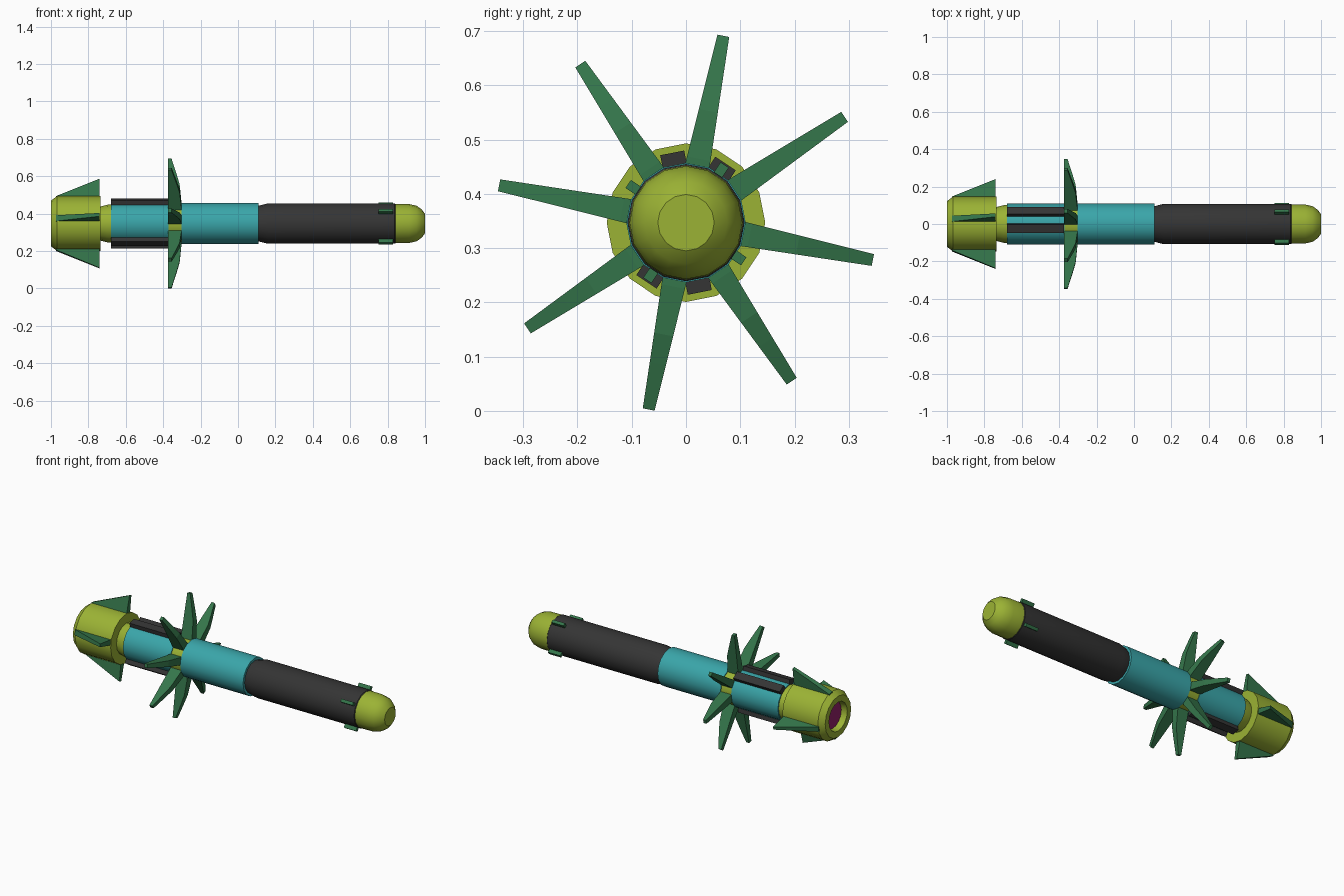
import bpy, bmesh
from math import sin, cos, pi, radians

AXIS_Z = 0.347
SIDES = 16

old = bpy.data.objects.get("Cube")
if old:
    bpy.data.objects.remove(old, do_unlink=True)


def material(name, rgb):
    m = bpy.data.materials.new(name)
    m.use_nodes = True
    m.diffuse_color = (*rgb, 1)
    m.node_tree.nodes["Principled BSDF"].inputs["Base Color"].default_value = (*rgb, 1)
    return m


LIME = material("lime", (0.33, 0.45, 0.035))
TEAL = material("teal", (0.042, 0.38, 0.40))
BLACK = material("charcoal", (0.035, 0.035, 0.035))
GREEN = material("dark green", (0.035, 0.18, 0.07))
MAGENTA = material("magenta", (0.30, 0.015, 0.14))


def polar(x, r, angle, t=0.0):
    """Point at distance r from the long axis, shifted sideways by t."""
    return (x, r * cos(angle) - t * sin(angle), AXIS_Z + r * sin(angle) + t * cos(angle))


def finish(bm, name, mats, smooth=False):
    bmesh.ops.recalc_face_normals(bm, faces=bm.faces)
    mesh = bpy.data.meshes.new(name)
    bm.to_mesh(mesh)
    bm.free()
    for m in mats:
        mesh.materials.append(m)
    ob = bpy.data.objects.new(name, mesh)
    bpy.context.collection.objects.link(ob)
    if smooth:
        bpy.ops.object.select_all(action='DESELECT')
        ob.select_set(True)
        bpy.context.view_layer.objects.active = ob
        bpy.ops.object.shade_smooth_by_angle(angle=radians(32))
    return ob


def lathe(name, profile, mats, end_index=0):
    """Turn (x, radius) points about the long axis and cap both ends."""
    bm = bmesh.new()
    rings = [[bm.verts.new(polar(x, r, 2 * pi * i / SIDES)) for i in range(SIDES)]
             for x, r in profile]
    for a, b in zip(rings, rings[1:]):
        for i in range(SIDES):
            j = (i + 1) % SIDES
            bm.faces.new((a[i], a[j], b[j], b[i]))
    bm.faces.new(rings[0])
    bm.faces.new(rings[-1]).material_index = end_index
    return finish(bm, name, mats, True)


def radial_plates(name, outline, half_width, angles, mat):
    """Plates with an (x, radius) outline; half_width(r) sets the taper."""
    for n, deg in enumerate(angles, 1):
        a = radians(deg)
        bm = bmesh.new()
        left, right = ([bm.verts.new(polar(x, r, a, s * half_width(r))) for x, r in outline]
                       for s in (1, -1))
        bm.faces.new(left)
        bm.faces.new(right[::-1])
        for i in range(len(outline)):
            j = (i + 1) % len(outline)
            bm.faces.new((left[i], right[i], right[j], left[j]))
        finish(bm, f"{name}_{n}", [mat])


def box(x0, x1, r0, r1):
    return [(x0, r0), (x1, r0), (x1, r1), (x0, r1)]


# Turned body sections, from the nose back
lathe("nose_cap", [(1.0, 0.052), (0.982, 0.076), (0.955, 0.095), (0.915, 0.104),
                   (0.84, 0.105)], [LIME])
lathe("front_tube", [(0.845, 0.102), (0.838, 0.108), (0.16, 0.108), (0.105, 0.094)], [BLACK])
lathe("middle_tube", [(0.11, 0.11), (-0.303, 0.11)], [TEAL])
lathe("blade_hub", [(-0.30, 0.105), (-0.375, 0.105)], [LIME])
lathe("rear_tube", [(-0.372, 0.109), (-0.68, 0.109)], [TEAL])
lathe("tail_neck", [(-0.675, 0.103), (-0.70, 0.1), (-0.74, 0.09)], [LIME])

# Tail housing with recessed exhaust disc
lathe("tail_housing", [(-0.735, 0.088), (-0.735, 0.146), (-0.968, 0.146), (-1.0, 0.122),
                       (-1.0, 0.086), (-0.965, 0.08)], [LIME, MAGENTA], 1)

# Swept blades around the hub
blade = [(-0.374, 0.09), (-0.374, 0.351), (-0.355, 0.351), (-0.328, 0.265),
         (-0.312, 0.21), (-0.303, 0.12), (-0.303, 0.09)]
radial_plates("blade", blade, lambda r: 0.0225 - (r - 0.11) * 0.0475,
              [33.7 + 45 * k for k in range(8)], GREEN)

# Tail fins, rails and nose lugs
quarter = [90 * k for k in range(4)]
fin = [(-0.972, 0.13), (-0.74, 0.13), (-0.74, 0.243), (-0.972, 0.147)]
radial_plates("tail_fin", fin, lambda r: 0.017 - (r - 0.13) * 0.07,
              [78.7 + q for q in quarter], GREEN)
radial_plates("rail", box(-0.68, -0.374, 0.09, 0.131), lambda r: 0.0225,
              [56.2, 101.2, 236.2, 281.2], BLACK)
radial_plates("nose_lug", box(0.75, 0.83, 0.095, 0.128), lambda r: 0.009,
              [56.2 + q for q in quarter], GREEN)
